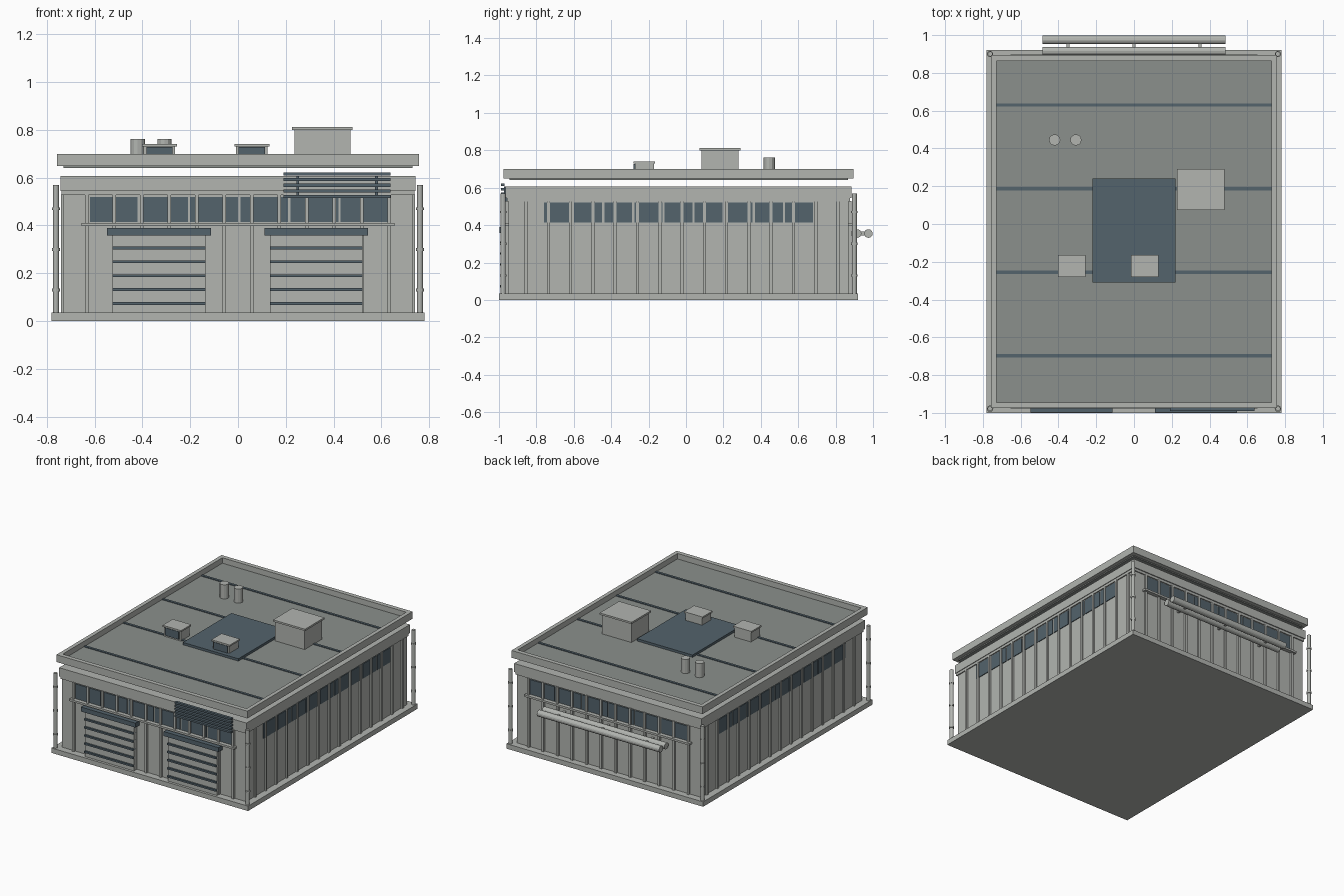
import bpy
import math

cube = bpy.data.objects.get("Cube")
if cube:
    bpy.data.objects.remove(cube, do_unlink=True)


def material(name, rgb):
    m = bpy.data.materials.new(name)
    m.use_nodes = True
    m.diffuse_color = (*rgb, 1)
    m.node_tree.nodes["Principled BSDF"].inputs["Base Color"].default_value = (*rgb, 1)
    return m


GREY = material("light grey panel", (0.445, 0.46, 0.435))
DECK = material("roof grey", (0.26, 0.28, 0.265))
BLUE = material("slate blue", (0.087, 0.125, 0.15))


def box(name, x, y, z, mat=GREY):
    """Box from (min, max) pairs."""
    bpy.ops.mesh.primitive_cube_add(size=1, location=[sum(p) / 2 for p in (x, y, z)])
    o = bpy.context.object
    o.name = name
    o.scale = [p[1] - p[0] for p in (x, y, z)]
    bpy.ops.object.transform_apply(location=False, rotation=False, scale=True)
    o.data.materials.append(mat)
    return o


def tube(name, loc, r, length, sides=12, rot=(0, 0, 0), mat=GREY):
    bpy.ops.mesh.primitive_cylinder_add(vertices=sides, radius=r, depth=length, location=loc, rotation=rot)
    o = bpy.context.object
    o.name = name
    o.data.materials.append(mat)
    return o


def about(c, half):
    return (c - half, c + half)


def spread(a, b, n):
    return [a + (b - a) * i / n for i in range(n + 1)]


YC = -0.04            # middle of the building in y
WX, WY = 0.73, 0.91   # wall half sizes
FRONT, BACK = YC - WY, YC + WY
BASE = 0.035

# Main hall: plinth, walls, ledge and top band
box("plinth", about(0, 0.78), about(YC, 0.96), (0, BASE))
box("walls", about(0, WX), about(YC, WY), (BASE, 0.56))
box("wall_ledge", about(0, WX + 0.008), about(YC, WY + 0.008), (0.527, 0.548))
box("top_band", about(0, 0.743), about(YC, 0.925), (0.545, 0.607))

# Side walls: battens and window panes
for s in (-1, 1):
    def out(d):
        return tuple(sorted((s * (WX - 0.01), s * (WX + d))))
    for y in spread(-0.855, 0.813, 14):
        box("side_batten", out(0.011), about(y, 0.008), (BASE, 0.53))
    ys = spread(-0.765, 0.685, 9)
    for a, b in zip(ys, ys[1:]):
        box("side_window", out(0.005), (a + 0.006, b - 0.006), (0.415, 0.52), BLUE)

# Front and back walls: battens, window panes and sill
for s, wall in ((-1, FRONT), (1, BACK)):
    def out(d):
        return tuple(sorted((wall - s * 0.01, wall + s * d)))
    for x in spread(-0.633, 0.633, 11):
        box("end_batten", about(x, 0.008), out(0.014), (BASE, 0.53))
    xs = spread(-0.625, 0.635, 6)
    for a, b in zip(xs, xs[1:]):
        box("end_window", (a + 0.005, b - 0.005), out(0.006), (0.415, 0.52), BLUE)
    box("window_sill", about(0, 0.655), out(0.028), (0.397, 0.411))

# Roller doors with dark slats and canopies
for cx in (-0.331, 0.327):
    box("roller_door", about(cx, 0.194), (-0.982, FRONT), (BASE, 0.36))
    for i in range(5):
        box("door_slat", about(cx, 0.194), (-0.995, FRONT), about(0.073 + 0.0583 * i, 0.006), BLUE)
    box("door_canopy", about(cx, 0.217), (-0.998, FRONT), (0.358, 0.39), BLUE)

# Slatted screen on the front
for i in range(5):
    box("screen_slat", (0.19, 0.638), (-0.99, -0.97), about(0.521 + 0.0235 * i, 0.0065), BLUE)
for x in (0.25, 0.58):
    box("screen_bracket", about(x, 0.006), (-0.972, -0.955), (0.52, 0.606), BLUE)

# Corner downpipes with clamps
for x in (-0.762, 0.762):
    for y in (-0.978, 0.9):
        tube("downpipe", (x, y, (BASE + 0.57) / 2), 0.013, 0.57 - BASE)
        for z in (0.13, 0.3, 0.47):
            tube("pipe_clamp", (x, y, z), 0.017, 0.012)

# Horizontal service pipes on the back
for y in (0.915, 0.975):
    tube("service_pipe", (0, y, 0.355), 0.023, 0.97, 16, (0, math.pi / 2, 0))
for x in (-0.35, 0, 0.35):
    box("pipe_bracket", about(x, 0.008), (BACK, 0.975), (0.345, 0.365))

# Raised roof: deck, parapet and seams
RX, RY, TOP = 0.757, 0.935, 0.661
box("roof_deck", about(0, 0.73), about(YC, 0.905), (0.64, TOP), DECK)
for s in (-1, 1):
    box("parapet_side", sorted((s * 0.729, s * RX)), about(YC, RY), (0.648, 0.7))
    box("parapet_end", about(0, 0.73), sorted((YC + s * 0.904, YC + s * RY)), (0.648, 0.7))
for y in spread(-0.698, 0.63, 3):
    box("roof_seam", about(0, 0.728), about(y, 0.009), (TOP - 0.004, TOP + 0.005), BLUE)
box("roof_panel", about(0, 0.22), (-0.31, 0.24), (TOP - 0.004, 0.678), BLUE)

# Large roof unit with cap
box("roof_unit", (0.237, 0.471), (0.083, 0.28), (TOP - 0.002, 0.803))
box("roof_unit_cap", (0.227, 0.48), (0.073, 0.292), (0.8, 0.813))

# Small vents with dark grilles
for cx in (-0.329, 0.058):
    box("vent_box", about(cx, 0.066), (-0.272, -0.172), (TOP - 0.002, 0.732))
    box("vent_cap", about(cx, 0.073), (-0.28, -0.165), (0.73, 0.741))
    box("vent_grille", about(cx, 0.055), (-0.28, -0.271), (0.672, 0.728), BLUE)

# Round chimneys
for x in (-0.42, -0.308):
    tube("chimney", (x, 0.445, (TOP + 0.76) / 2), 0.03, 0.76 - TOP + 0.004)
